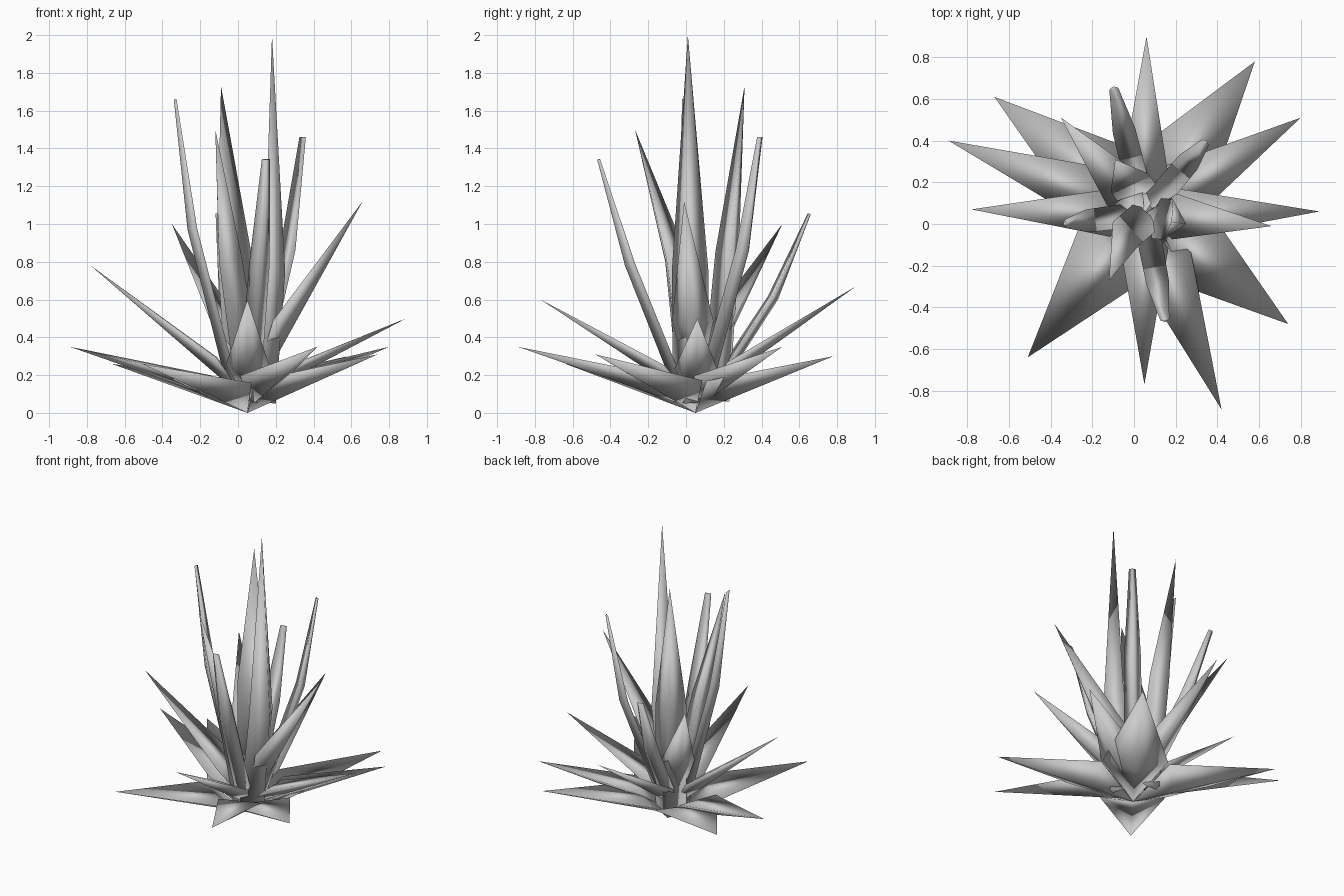
import bpy
import bmesh
from mathutils import Vector

if "Cube" in bpy.data.objects:
    bpy.data.objects.remove(bpy.data.objects["Cube"])

CX, CY = 0.05, 0.05   # heart of the rosette


def leaf(name, stations, side):
    """Solid blade with triangular section; stations are (keel, half width, depth)."""
    bm = bmesh.new()
    pts = [Vector(s[0]) for s in stations]
    rings = []
    for i, (p, w, d) in enumerate(stations):
        t = (pts[min(i + 1, len(pts) - 1)] - pts[max(i - 1, 0)]).normalized()
        n = t.cross(side).normalized()          # inward / upward normal
        if w == 0:
            rings.append([bm.verts.new(pts[i])] * 3)
        else:
            rings.append([bm.verts.new(q) for q in (
                pts[i] + side * w + n * d, pts[i], pts[i] - side * w + n * d)])
    for a, b in zip(rings, rings[1:]):
        for j in range(3):
            k = (j + 1) % 3
            bm.faces.new(list(dict.fromkeys((a[j], a[k], b[k], b[j]))))
    for r in (rings[0], rings[-1]):
        if r[0] is not r[1]:
            bm.faces.new(r)
    bmesh.ops.recalc_face_normals(bm, faces=bm.faces)
    for f in bm.faces:
        f.smooth = True
    me = bpy.data.meshes.new(name)
    bm.to_mesh(me)
    bm.free()
    bpy.context.collection.objects.link(bpy.data.objects.new(name, me))


def side_of(x, y):
    u = Vector((x - CX, y - CY, 0)).normalized()
    return Vector((-u.y, u.x, 0))


def kite(name, tip, z0, frac, w, d):
    base = Vector((CX, CY, z0))
    tip = Vector(tip)
    leaf(name, [(base, 0, 0), (base.lerp(tip, frac), w, d), (tip, 0, 0)],
         side_of(tip.x, tip.y))


# broad ground leaves
for t in [(.58, .78, .30), (.74, -.48, .31), (-.51, -.64, .26), (-.67, .61, .26)]:
    kite("broad_ground_leaf", t, 0.0, .28, .21, .09)
# long ground leaves
for t in [(.80, .51, .35), (.42, -.89, .35), (-.89, .40, .35)]:
    kite("long_ground_leaf", t, 0.02, .28, .14, .09)
# spreading leaves
for t in [(.89, .06, .50), (.05, -.77, .60), (-.78, .07, .78), (.06, .90, .67)]:
    kite("spreading_leaf", t, 0.06, .25, .115, .07)
# rising leaves
for t in [(.66, -.01, 1.12), (-.35, .51, 1.0)]:
    kite("rising_leaf", t, 0.02, .38, .11, .10)

# blunt bent leaves: tip, then radius and height of the bend
for t, r, z in [((-.10, .66, 1.05), .45, .60), ((.35, .40, 1.46), .37, .85),
                ((-.34, 0, 1.66), .32, .97), ((.15, -.47, 1.34), .38, .78)]:
    u = Vector((t[0] - CX, t[1] - CY, 0)).normalized()
    c = Vector((CX, CY, 0))
    leaf("blunt_leaf", [(c + u * .09 + Vector((0, 0, .06)), .06, .05),
                        (c + u * r + Vector((0, 0, z)), .055, .045),
                        (t, .022, .012)], side_of(t[0], t[1]))

# tall heart leaves: base, middle, tip
for b, m, t, w in [((.20, 0, .05), (.25, 0, .75), (.18, .01, 2.0), .10),
                   ((-.02, .23, .06), (-.06, .28, .85), (-.09, .31, 1.73), .10),
                   ((-.01, -.04, .10), (-.10, -.11, .80), (-.12, -.27, 1.5), .085)]:
    leaf("heart_leaf", [(b, w, .12), (m, w, .09), (t, 0, 0)], side_of(m[0], m[1]))
